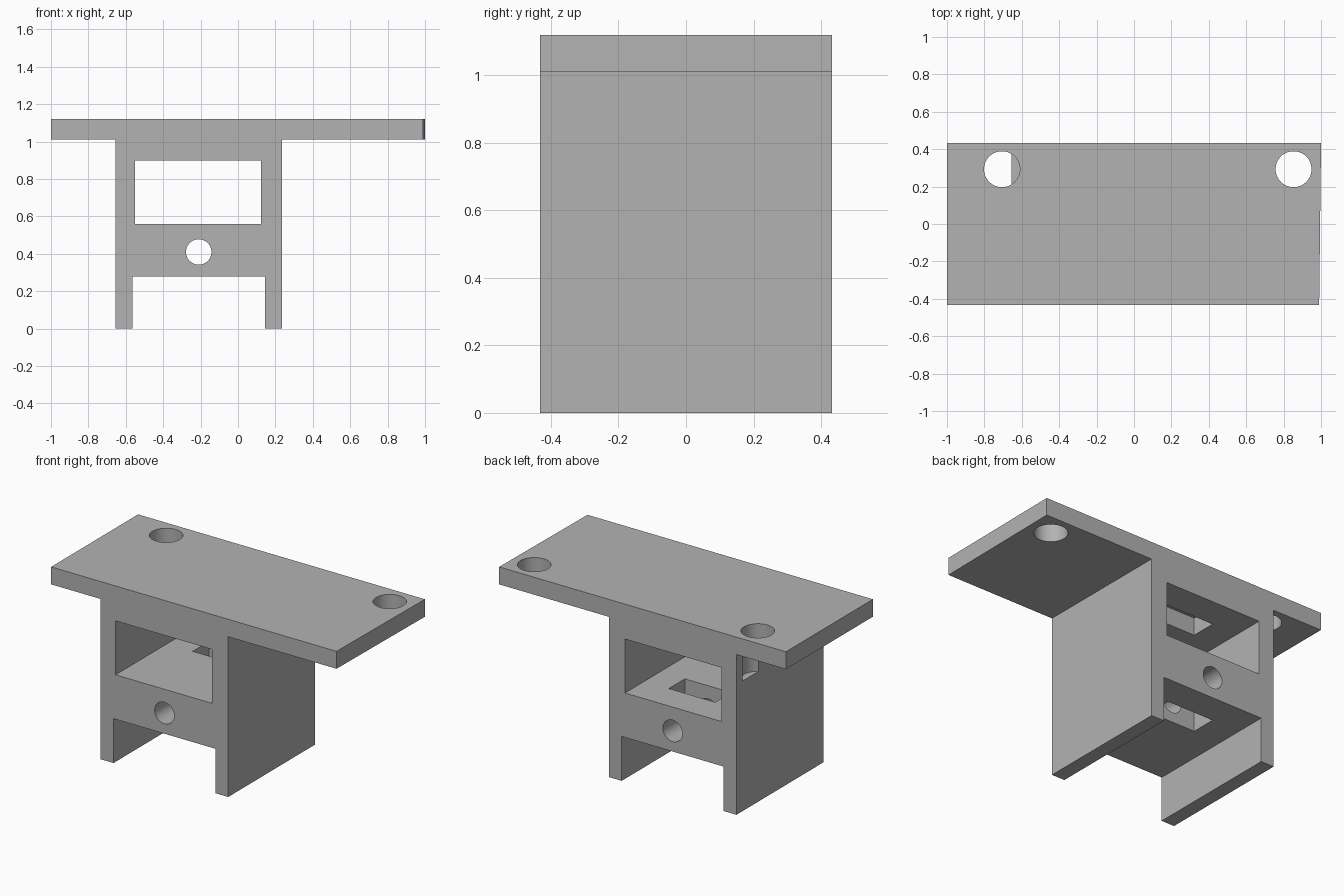
import bpy, bmesh, math
from mathutils import Matrix, Vector

cube = bpy.data.objects.get("Cube")
if cube:
    bpy.data.objects.remove(cube, do_unlink=True)

grey = bpy.data.materials.new("plain grey")
grey.use_nodes = True
grey.diffuse_color = (0.45, 0.45, 0.45, 1)
grey.node_tree.nodes["Principled BSDF"].inputs["Base Color"].default_value = grey.diffuse_color

HALF_DEPTH = 0.433
SHELF_Z, TOP_Z = 1.01, 1.12
BORE_X = -0.21


def prism(name, points, direction):
    """Extrude a flat outline along a direction into a closed solid."""
    bm = bmesh.new()
    face = bm.faces.new([bm.verts.new(p) for p in points])
    grown = bmesh.ops.extrude_face_region(bm, geom=[face])
    moved = [v for v in grown["geom"] if isinstance(v, bmesh.types.BMVert)]
    bmesh.ops.translate(bm, vec=Vector(direction), verts=moved)
    bmesh.ops.recalc_face_normals(bm, faces=bm.faces)
    return finish(name, bm)


def cylinder(name, centre, radius, length, axis="Z"):
    bm = bmesh.new()
    turn = Matrix.Rotation(math.pi / 2, 4, "X") if axis == "Y" else Matrix()
    bmesh.ops.create_cone(bm, cap_ends=True, segments=64, radius1=radius, radius2=radius,
                          depth=length, matrix=Matrix.Translation(centre) @ turn)
    return finish(name, bm)


def box(name, low, high):
    (x0, y0, z0), (x1, y1, z1) = low, high
    outline = [(x0, y0, z0), (x1, y0, z0), (x1, y1, z0), (x0, y1, z0)]
    return prism(name, outline, (0, 0, z1 - z0))


def finish(name, bm):
    mesh = bpy.data.meshes.new(name)
    bm.to_mesh(mesh)
    bm.free()
    mesh.materials.append(grey)
    obj = bpy.data.objects.new(name, mesh)
    bpy.context.collection.objects.link(obj)
    return obj


def cut(obj, cutters):
    """Subtract the cutters and bake the result into the mesh."""
    for cutter in cutters:
        mod = obj.modifiers.new(cutter.name, "BOOLEAN")
        mod.operation, mod.solver, mod.object = "DIFFERENCE", "EXACT", cutter
    bpy.context.view_layer.update()
    graph = bpy.context.evaluated_depsgraph_get()
    baked = bpy.data.meshes.new_from_object(obj.evaluated_get(graph))
    obj.modifiers.clear()
    obj.data = baked


# Support frame: two legs joined by a solid body
profile = [(-0.655, 0), (-0.565, 0), (-0.565, 0.28), (0.145, 0.28), (0.145, 0),
           (0.235, 0), (0.235, SHELF_Z), (-0.655, SHELF_Z)]
frame = prism("support_frame", [(x, -HALF_DEPTH, z) for x, z in profile],
              (0, 2 * HALF_DEPTH, 0))

# Mounting plate, its left end very slightly skewed
plate = prism("mounting_plate",
              [(-1, -HALF_DEPTH, SHELF_Z), (0.99, -HALF_DEPTH, SHELF_Z),
               (1, HALF_DEPTH, SHELF_Z), (-1, HALF_DEPTH, SHELF_Z)],
              (0, 0, TOP_Z - SHELF_Z))

# Cutters: window, cross bore, nut slot, and the two screw holes
window = box("window_cutter", (-0.55, -1, 0.56), (0.122, 1, 0.90))
bore = cylinder("bore_cutter", (BORE_X, 0, 0.41), 0.068, 2, "Y")
slot = box("nut_slot_cutter", (BORE_X - 0.162, 0.08, 0.1), (BORE_X + 0.162, 0.24, 1.2))
screws = [cylinder("screw_hole_cutter", (x, 0.293, 1.02), 0.096, 0.4) for x in (-0.706, 0.853)]

cut(frame, [window, bore, slot, screws[0]])
cut(plate, screws)
for helper in [window, bore, slot] + screws:
    bpy.data.objects.remove(helper, do_unlink=True)

# Smooth the round walls while keeping the edges sharp
bpy.ops.object.select_all(action="DESELECT")
for obj in (frame, plate):
    obj.select_set(True)
bpy.context.view_layer.objects.active = frame
bpy.ops.object.shade_smooth_by_angle(angle=math.radians(30))
